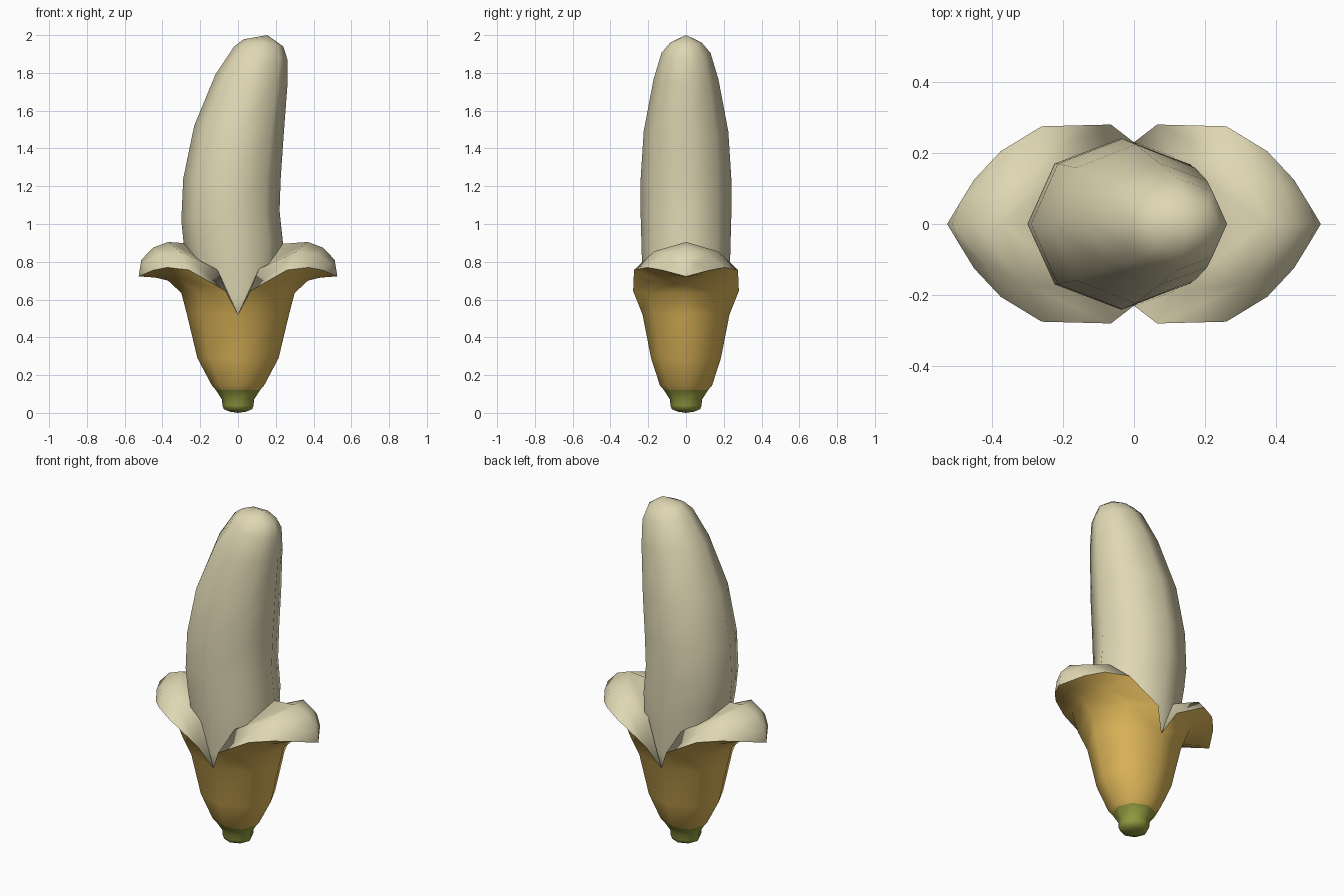
import bpy, bmesh, math
from mathutils import Vector

if "Cube" in bpy.data.objects:
    bpy.data.objects.remove(bpy.data.objects["Cube"])


def material(name, rgb):
    m = bpy.data.materials.new(name)
    m.diffuse_color = (*rgb, 1)
    m.use_nodes = True
    m.node_tree.nodes["Principled BSDF"].inputs["Base Color"].default_value = m.diffuse_color
    return m


CREAM = material("cream flesh", (0.74, 0.68, 0.45))
YELLOW = material("yellow skin", (0.73, 0.47, 0.10))
GREEN = material("green stem", (0.29, 0.33, 0.05))


def ring(bm, left, right, half_y):
    # eight-sided ring spanning two (x, z) points, bulging half_y sideways
    l, r = Vector((left[0], 0, left[1])), Vector((right[0], 0, right[1]))
    mid, axis = (l + r) / 2, (r - l) / 2
    return [bm.verts.new(mid + axis * math.cos(a) + Vector((0, half_y * math.sin(a), 0)))
            for a in (i * math.pi / 4 for i in range(8))]


def loft(bm, rings, mat):
    for a, b in zip(rings, rings[1:]):
        for i in range(8):
            j = (i + 1) % 8
            bm.faces.new((a[i], a[j], b[j], b[i])).material_index = mat


def fan(bm, loop, tip, mat):
    t = bm.verts.new(tip)
    for i in range(8):
        bm.faces.new((loop[i], loop[(i + 1) % 8], t)).material_index = mat


def finish(bm, name, mats):
    bmesh.ops.remove_doubles(bm, verts=bm.verts, dist=0.0005)
    bmesh.ops.recalc_face_normals(bm, faces=bm.faces)
    for f in bm.faces:
        f.smooth = True
    # crisp rim where the inside of the peel meets the outside
    for e in bm.edges:
        kinds = {f.material_index for f in e.link_faces}
        if kinds == {0, 1}:
            e.smooth = False
    me = bpy.data.meshes.new(name)
    bm.to_mesh(me)
    bm.free()
    for m in mats:
        me.materials.append(m)
    bpy.context.collection.objects.link(bpy.data.objects.new(name, me))


# Fruit: bent loft, each entry is left point, right point, half depth
bm = bmesh.new()
sections = [
    ((-.19, .45), (.19, .45), .21),
    ((-.225, .60), (.215, .60), .228),
    ((-.288, .90), (.238, .90), .236),
    ((-.30, 1.02), (.22, 1.07), .24),
    ((-.29, 1.24), (.226, 1.24), .24),
    ((-.232, 1.52), (.241, 1.46), .224),
    ((-.12, 1.79), (.262, 1.74), .172),
    ((-.02, 1.94), (.262, 1.87), .13),
    ((.03, 1.978), (.24, 1.94), .085),
]
rings = [ring(bm, *s) for s in sections]
loft(bm, rings, 0)
fan(bm, rings[0], (0, 0, .43), 0)
fan(bm, rings[-1], (.155, 0, 2.0), 0)
finish(bm, "fruit", [CREAM])

# Peel: stem and cup, each entry is height, half width, half depth
bm = bmesh.new()
cup = [(.007, .045, .045), (.02, .075, .075), (.04, .083, .083), (.07, .084, .084),
       (.122, .118, .118), (.145, .138, .138), (.29, .215, .185), (.52, .27, .23)]
rings = [ring(bm, (-w, z), (w, z), d) for z, w, d in cup]
loft(bm, rings[:5], 2)
loft(bm, rings[4:], 0)
fan(bm, rings[0], (0, 0, 0), 2)

# Folded flaps: rows of edge, middle and centre points, from cup to tip
c = math.cos(math.pi / 4)
TIP = (.526, 0, .722)
edge = [(0, .23, .52), (.065, .28, .645), (.26, .275, .757),
        (.375, .205, .77), (.45, .125, .755), TIP]
outer_mid = [(.27 * c, .23 * c, .52), (.22, .205, .635), (.31, .15, .71),
             (.40, .11, .735), (.465, .06, .738), TIP]
outer_centre = [(.27, 0, .52), (.30, 0, .635), (.37, 0, .70),
                (.43, 0, .715), (.48, 0, .72), TIP]
inner_mid = [(.10, .165, .55), (.11, .19, .76), (.31, .17, .855),
             (.42, .115, .84), (.49, .06, .79), TIP]
inner_centre = [(.18, 0, .60), (.235, 0, .895), (.37, 0, .905),
                (.45, 0, .875), (.512, 0, .81), TIP]


def strip(a, b, sx, sy, mat):
    for i in range(5):
        pts = [a[i], a[i + 1], b[i + 1], b[i]]
        if i == 4:
            pts.pop(2)
        f = bm.faces.new([bm.verts.new((x * sx, y * sy, z)) for x, y, z in pts])
        f.material_index = mat


for sx in (1, -1):
    for sy in (1, -1):
        strip(edge, outer_mid, sx, sy, 0)
        strip(outer_mid, outer_centre, sx, sy, 0)
        strip(edge, inner_mid, sx, sy, 1)
        strip(inner_mid, inner_centre, sx, sy, 1)
finish(bm, "peel", [YELLOW, CREAM, GREEN])
